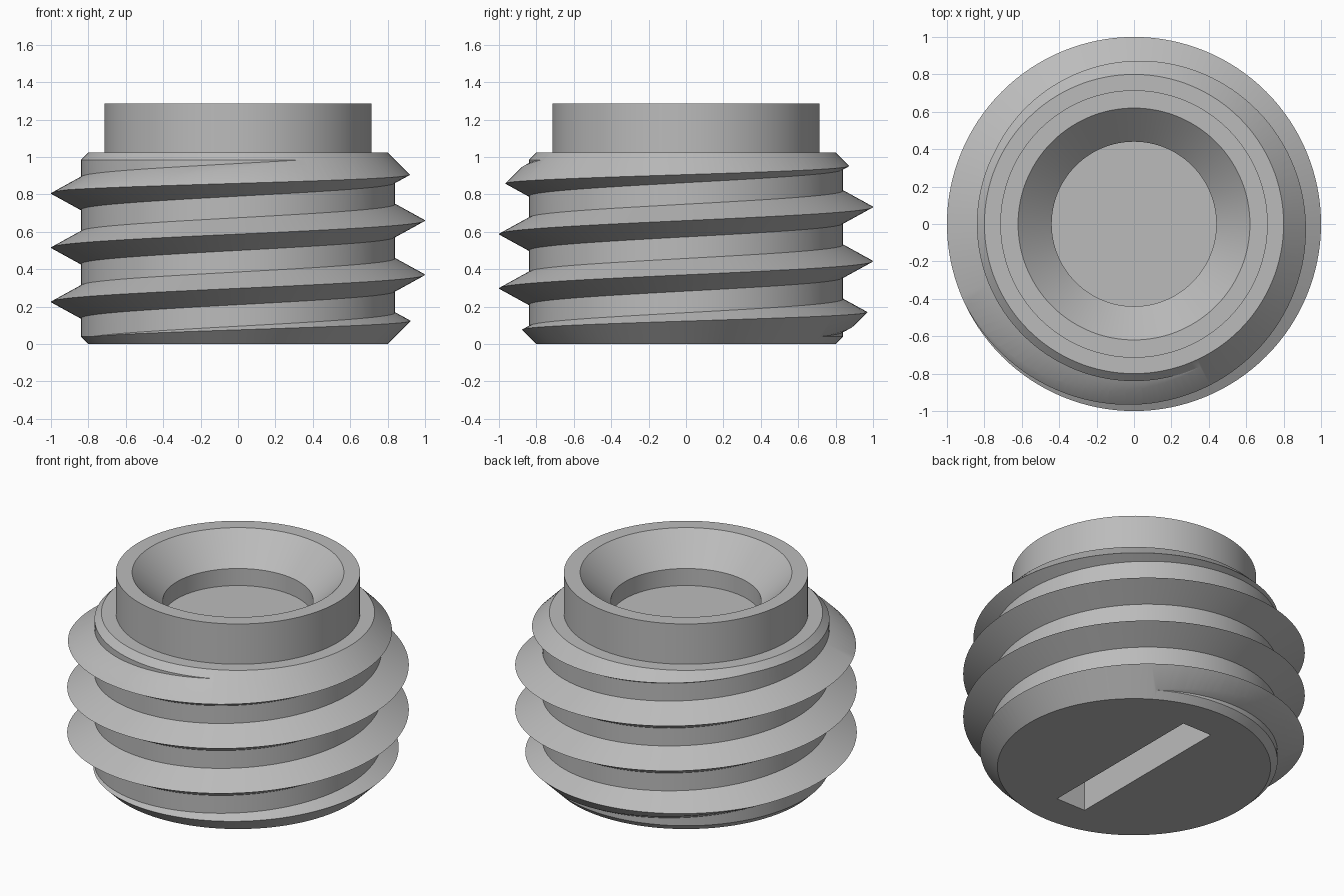
import bpy
import bmesh
from math import cos, sin, tau, radians
from mathutils import Matrix

cube = bpy.data.objects.get("Cube")
if cube:
    bpy.data.objects.remove(cube, do_unlink=True)

SEGMENTS = 128
PITCH = 0.29
CORE, CREST = 0.84, 1.0
HALF_WIDTH = 0.0875

steel = bpy.data.materials.new("grey steel")
steel.use_nodes = True
GREY = (0.5, 0.5, 0.5, 1)
steel.diffuse_color = GREY
steel.node_tree.nodes["Principled BSDF"].inputs["Base Color"].default_value = GREY


def finish(bm, name):
    bmesh.ops.recalc_face_normals(bm, faces=bm.faces)
    mesh = bpy.data.meshes.new(name)
    bm.to_mesh(mesh)
    bm.free()
    mesh.materials.append(steel)
    obj = bpy.data.objects.new(name, mesh)
    bpy.context.collection.objects.link(obj)
    return obj


def threaded_rod(name, start, turns):
    """Closed rod with a right-handed V thread around it."""
    bm = bmesh.new()
    rows = [(k * PITCH + dz, r) for k in range(turns)
            for dz, r in ((-HALF_WIDTH, CORE), (0, CREST), (HALF_WIDTH, CORE))]
    columns = []
    for i in range(SEGMENTS + 1):
        a = tau * i / SEGMENTS
        rise = start + PITCH * i / SEGMENTS
        columns.append([bm.verts.new((r * cos(a), r * sin(a), z + rise))
                        for z, r in rows])
    for left, right in zip(columns, columns[1:]):
        for j in range(len(rows) - 1):
            bm.faces.new((left[j], right[j], right[j + 1], left[j + 1]))
    bmesh.ops.remove_doubles(bm, verts=bm.verts, dist=0.0005)
    # Close both helical ends with fans, beyond the trimmed length
    low = bm.verts.new((0, 0, start))
    high = bm.verts.new((0, 0, start + turns * PITCH))
    for edge in [e for e in bm.edges if e.is_boundary]:
        v, w = edge.verts
        bm.faces.new((v, w, low if v.co.z < 0.5 else high))
    return finish(bm, name)


def lathe(name, profile):
    bm = bmesh.new()
    verts = [bm.verts.new((r, 0, z)) for r, z in profile]
    edges = [bm.edges.new(pair) for pair in zip(verts, verts[1:])]
    bmesh.ops.spin(bm, geom=verts + edges, cent=(0, 0, 0), axis=(0, 0, 1),
                   angle=tau, steps=SEGMENTS)
    bmesh.ops.remove_doubles(bm, verts=bm.verts, dist=0.0005)
    return finish(bm, name)


def box(name, size, centre):
    bm = bmesh.new()
    bmesh.ops.create_cube(bm, size=1, matrix=Matrix.Translation(centre)
                          @ Matrix.Diagonal((*size, 1)))
    return finish(bm, name)


def cut(target, cutter, operation):
    mod = target.modifiers.new(cutter.name, 'BOOLEAN')
    mod.operation = operation
    mod.solver = 'EXACT'
    mod.object = cutter
    bpy.context.view_layer.objects.active = target
    bpy.ops.object.modifier_apply(modifier=mod.name)
    bpy.data.objects.remove(cutter, do_unlink=True)


insert = threaded_rod("threaded_insert", 0.37 - 3 * PITCH, 8)

# Turned envelope: chamfered ends, plain collar and countersunk bore
envelope = lathe("turned_envelope", [
    (0, 0), (0.80, 0), (1.3125, 0.5125), (0.80, 1.025), (0.715, 1.025),
    (0.715, 1.285), (0.62, 1.285), (0.44, 1.105), (0.44, 0.995), (0, 0.995)])
cut(insert, envelope, 'INTERSECT')

# Driver slot in the underside
slot = box("driver_slot", (0.21, 1.15, 0.6), (0, 0, 0))
cut(insert, slot, 'DIFFERENCE')

bpy.ops.object.select_all(action='DESELECT')
insert.select_set(True)
bpy.context.view_layer.objects.active = insert
bpy.ops.object.shade_smooth_by_angle(angle=radians(25))
